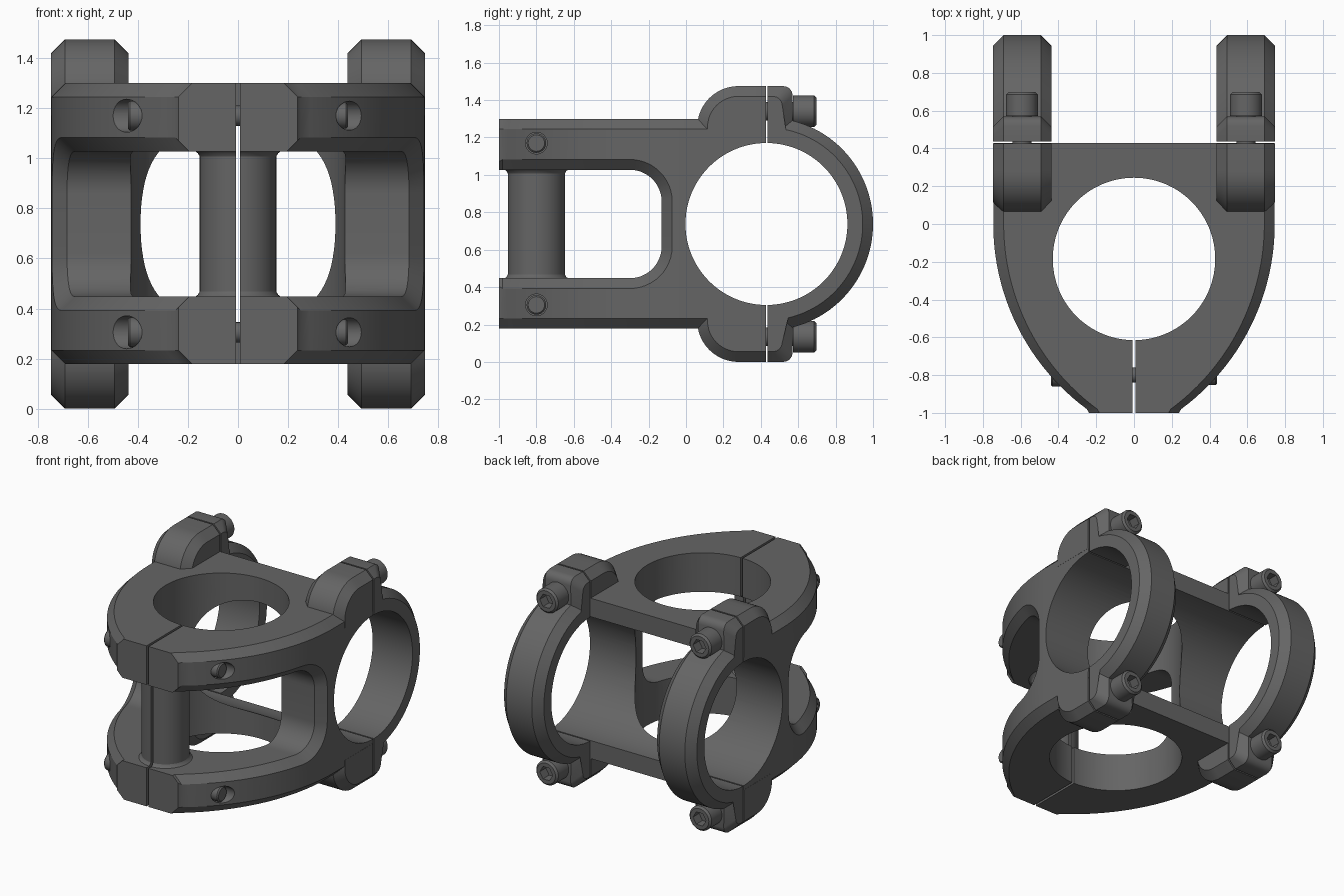
import bpy, bmesh
from math import sin, cos, pi, sqrt, radians

if "Cube" in bpy.data.objects:
    bpy.data.objects.remove(bpy.data.objects["Cube"])

ZC = 0.7375          # mid height
BAR_Y = 0.43         # handlebar bore axis
STEER_Y = -0.185     # steerer bore axis
CH = 0.055           # chamfer size


def loft(name, rings):
    """Skin equal-length closed rings; caps are strips of quads."""
    bm = bmesh.new()
    vs = [[bm.verts.new(p) for p in r] for r in rings]
    n = len(vs[0])
    for a, b in zip(vs, vs[1:]):
        for i in range(n):
            j = (i + 1) % n
            bm.faces.new((a[i], a[j], b[j], b[i]))
    for r in (vs[0], vs[-1]):
        for i in range(n // 2 - 1):
            bm.faces.new((r[i], r[i + 1], r[n - 2 - i], r[n - 1 - i]))
    bmesh.ops.recalc_face_normals(bm, faces=bm.faces)
    me = bpy.data.meshes.new(name)
    bm.to_mesh(me)
    bm.free()
    ob = bpy.data.objects.new(name, me)
    bpy.context.collection.objects.link(ob)
    return ob


def lathe(name, axis, centre, steps, n=48, hexfrom=99):
    """Stack of circles (position, radius) on an axis; later rings can be hexagons."""
    rings = []
    for k, (t, r) in enumerate(steps):
        ring = []
        for i in range(n):
            a = 2 * pi * i / n
            q = r * cos(pi / 6) / cos(a % (pi / 3) - pi / 6) if k >= hexfrom else r
            u, v = centre[0] + q * cos(a), centre[1] + q * sin(a)
            ring.append({'x': (t, u, v), 'y': (u, t, v), 'z': (u, v, t)}[axis])
        rings.append(ring)
    return loft(name, rings)


def boolean(target, tool, op):
    m = target.modifiers.new(op, 'BOOLEAN')
    m.operation, m.object, m.solver = op, tool, 'EXACT'
    bpy.context.view_layer.objects.active = target
    bpy.ops.object.modifier_apply(modifier=m.name)
    bpy.data.objects.remove(tool)


def half_width(y):
    """Plan outline of the body: straight sides, arcs towards the blunt front."""
    y = min(0.0, max(-0.98, y))
    return sqrt(1.217 ** 2 - y * y) - 0.472


def flip(p, s):
    return p if s > 0 else 2 * ZC - p


# main body: plan outline with chamfered top and bottom edges
ys = [-1] + [-0.98 + 0.98 * i / 32 for i in range(33)] + [0.428]


def plan(z, inset):
    right = [(half_width(y) - inset - (0.012 if y == -1 else 0), y, z) for y in ys]
    return right + [(-x, y, z) for x, y, z in reversed(right)]


body = loft("stem_body", [plan(0.178, CH), plan(0.178 + CH, 0), plan(1.3 - CH, 0), plan(1.3, CH)])


# side window with a chamfer that follows the curved walls
def window(side, out):
    d = max(0, out + CH)
    chain = [(-1.2, 0.29 + d), (-1.1, 0.29 + d)]
    chain += [(-0.98 + 0.68 * i / 24, 0.29 + d) for i in range(24)]
    for i in range(13):
        a = pi / 2 * (1 - i / 12)
        chain.append((-0.3 + (0.17 + d) * cos(a), 0.12 + (0.17 + d) * sin(a)))
    top = [(side * (half_width(y) + out), y, ZC + h) for y, h in chain]
    return top + [(x, y, 2 * ZC - z) for x, y, z in reversed(top)]


boolean(body, loft("window_cut", [window(-1, CH), window(-1, -CH), window(1, -CH), window(1, CH)]), 'DIFFERENCE')

# round front pillar with flared ends
prof = [(0.31, 0.172), (0.4475, 0.17), (0.455, 0.16), (0.468, 0.153)]
prof += [(2 * ZC - z, r) for z, r in reversed(prof)]
boolean(body, lathe("pillar", 'z', (0, -0.8), prof), 'UNION')


# four clamp ears on the body
def ear_ring(x, d, s):
    r = 0.22 - d
    pts = [(0.28 + r * cos(a), 1.255 + r * sin(a)) for a in [pi - pi / 2 * i / 12 for i in range(13)]]
    pts = [(0.28 - r, 1.2)] + pts + [(0.4265, 1.475 - d), (0.4265, 1.2)]
    return [(x, y, flip(z, s)) for y, z in pts]


X_STEPS = ((0.438, CH), (0.438 + CH, 0), (0.746 - CH, 0), (0.746, CH))
for sx in (-1, 1):
    for s in (-1, 1):
        boolean(body, loft("ear", [ear_ring(sx * x, d, s) for x, d in X_STEPS]), 'UNION')

# bores, front slit and pinch bolt pockets
boolean(body, lathe("steerer_bore", 'z', (0, STEER_Y), [(-0.2, 0.43), (1.7, 0.43)], 96), 'DIFFERENCE')
boolean(body, lathe("bar_bore", 'x', (BAR_Y, ZC), [(-1, 0.433), (1, 0.433)], 96), 'DIFFERENCE')
slit = [[(x, -1.1, z), (x, -0.55, z), (x, -0.55, z + 2), (x, -1.1, z + 2)] for x, z in ((-0.008, -0.2), (0.008, -0.2))]
boolean(body, loft("slit", slit), 'DIFFERENCE')
for sx in (-1, 1):
    for s in (-1, 1):
        r = 0.066 if sx < 0 else 0.058
        boolean(body, lathe("pocket", 'x', (-0.8, flip(1.17, s)), [(sx * 0.33, r), (sx * 0.7, r)], 32), 'DIFFERENCE')


# two clamp caps: half rings with ears
def cap_ring(x, d):
    ro = 0.57 - d
    outer = [(0.437, 1.475 - d)]
    outer += [(0.52 - d + 0.05 * sin(a), 1.425 - d + 0.05 * cos(a)) for a in (0, pi / 8, pi / 4, 3 * pi / 8, pi / 2)]
    y0 = 0.57 - d
    a0 = pi / 2 - (y0 - BAR_Y) / ro
    outer += [(BAR_Y + ro * cos(a0 * (1 - i / 24)), ZC + ro * sin(a0 * (1 - i / 24))) for i in range(25)]
    outer += [(y, 2 * ZC - z) for y, z in reversed(outer[:-1])]
    # inner arc has matching points
    n, a1 = len(outer), pi / 2 - 0.016
    inner = [(BAR_Y + 0.433 * cos(a), ZC + 0.433 * sin(a)) for a in [a1 - 2 * a1 * i / (n - 1) for i in range(n)]]
    return [(x, y, z) for y, z in outer + inner[::-1]]


parts = [body]
for sx, side in ((-1, "left"), (1, "right")):
    parts.append(loft("clamp_cap_" + side, [cap_ring(sx * x, d) for x, d in X_STEPS]))
    for s, lv in ((-1, "lower"), (1, "upper")):
        # clamp bolt with hex socket, shank crossing the gap
        steps = [(0.3, 0.05), (0.571, 0.05), (0.571, 0.085), (0.685, 0.085), (0.698, 0.072),
                 (0.698, 0.05), (0.63, 0.05)]
        parts.append(lathe(f"clamp_bolt_{side}_{lv}", 'y', (sx * 0.593, flip(1.34, s)), steps, 48, 5))

# pinch bolts: socket head on the left, plain threaded end on the right
for s, lv in ((-1, "lower"), (1, "upper")):
    c = (-0.8, flip(1.17, s))
    head = [(-0.3, 0.06), (-0.432, 0.06), (-0.44, 0.052), (-0.44, 0.034), (-0.39, 0.034)]
    parts.append(lathe("pinch_bolt_head_" + lv, 'x', c, head, 48, 3))
    parts.append(lathe("pinch_bolt_end_" + lv, 'x', c, [(-0.31, 0.04), (0.3, 0.04), (0.3, 0.052), (0.432, 0.052), (0.44, 0.044)], 32))

# dark grey metal, smooth shading with sharp chamfer edges
metal = bpy.data.materials.new("dark_metal")
metal.diffuse_color = (0.13, 0.13, 0.13, 1)
metal.use_nodes = True
metal.node_tree.nodes["Principled BSDF"].inputs["Base Color"].default_value = metal.diffuse_color
bpy.ops.object.select_all(action='DESELECT')
for ob in parts:
    ob.data.materials.clear()
    ob.data.materials.append(metal)
    ob.select_set(True)
bpy.context.view_layer.objects.active = body
bpy.ops.object.shade_smooth_by_angle(angle=radians(28))
